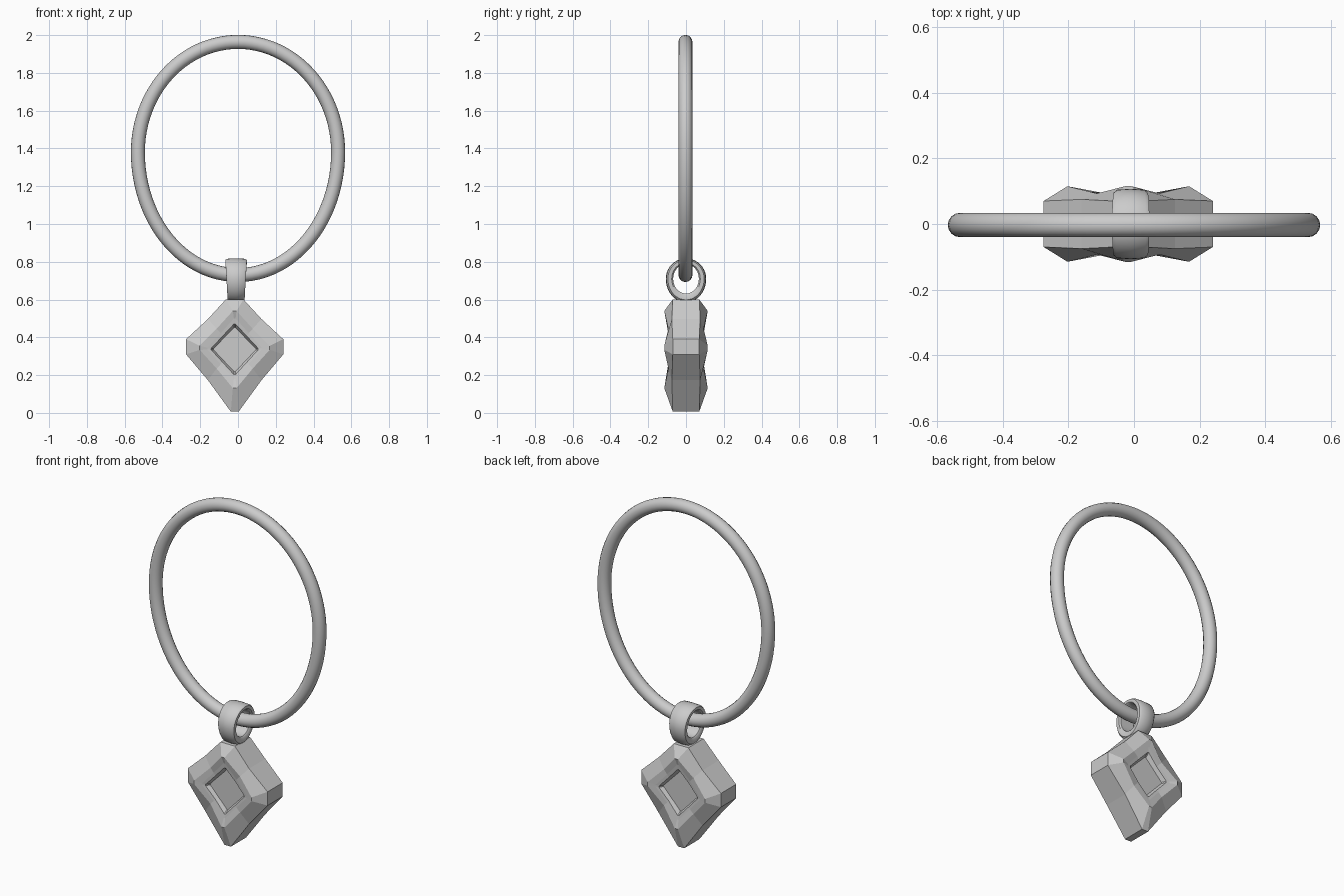
import bpy, bmesh
from math import sin, cos, pi, radians
from mathutils import Vector

if "Cube" in bpy.data.objects:
    bpy.data.objects.remove(bpy.data.objects["Cube"])


def skin(name, loops, closed, smooth_angle=None):
    """Bridge equal-length point loops; close into a torus or cap both ends."""
    bm = bmesh.new()
    rows = [[bm.verts.new(p) for p in lp] for lp in loops]
    n = len(rows[0])
    for i in range(len(rows) if closed else len(rows) - 1):
        a, b = rows[i], rows[(i + 1) % len(rows)]
        for j in range(n):
            k = (j + 1) % n
            bm.faces.new((a[j], a[k], b[k], b[j]))
    if not closed:
        bm.faces.new(rows[0])
        bm.faces.new(rows[-1])
    bmesh.ops.recalc_face_normals(bm, faces=bm.faces)
    me = bpy.data.meshes.new(name)
    bm.to_mesh(me)
    bm.free()
    if smooth_angle:
        me.polygons.foreach_set("use_smooth", [True] * len(me.polygons))
        me.set_sharp_from_angle(angle=radians(smooth_angle))
    ob = bpy.data.objects.new(name, me)
    bpy.context.collection.objects.link(ob)
    return ob


# Large egg-shaped hoop: taller lower half, round tube
def hoop_loop(t, seg=16, r=0.037):
    h = 0.584 if sin(t) > 0 else 0.65
    centre = Vector((0.53 * cos(t), -0.003, 1.38 + h * sin(t)))
    out = Vector((cos(t) / 0.53, 0, sin(t) / h)).normalized()
    return [centre + out * r * cos(2 * pi * k / seg)
            + Vector((0, r * sin(2 * pi * k / seg), 0)) for k in range(seg)]


skin("hoop", [hoop_loop(2 * pi * i / 96) for i in range(96)], True, 50)


# Bail: crowned band looped around the hoop, narrower at the bottom
def bail_loop(t):
    c, s = cos(t), sin(t)
    w = 0.051 + 0.006 * s
    outer_h = 0.108 if s > 0 else 0.125
    # across the band: (x factor, position from hole 0 to outside 1)
    section = [(-0.85, 0), (-1, 0.2), (-1, 0.72), (-0.8, 0.93), (0, 1),
               (0.8, 0.93), (1, 0.72), (1, 0.2), (0.85, 0)]
    pts = []
    for fx, f in section:
        y = (0.068 + (0.107 - 0.068) * f) * c
        z = (0.078 + (outer_h - 0.078) * f) * s
        pts.append((-0.01 + fx * w, y, 0.71 + z))
    return pts


skin("bail", [bail_loop(2 * pi * i / 40) for i in range(40)], True, 40)


# Pendant: diamond loops with clipped corners and pinched edge middles
def diamond(half, mid_z, top, bottom, y_corner, y_mid, clip, pinch=1.0, side=1):
    cx = -0.0175
    corners = [Vector((cx + half, 0, mid_z)), Vector((cx, 0, top)),
               Vector((cx - half, 0, mid_z)), Vector((cx, 0, bottom))]
    centre = Vector((cx, 0, mid_z))
    pts = []
    for i, p in enumerate(corners):
        prev, nxt = corners[i - 1], corners[(i + 1) % 4]
        c = clip[i]
        mid = centre + ((p + nxt) / 2 - centre) * pinch
        for q, y in ((p.lerp(prev, c), y_corner), (p.lerp(nxt, c), y_corner),
                     (mid, y_mid)):
            pts.append(Vector((q.x, side * y, q.z)))
    return pts


tight = (0.03,) * 4
profile = [
    (0.115, 0.337, 0.455, 0.215, 0.072, 0.072, tight),          # recess floor
    (0.128, 0.338, 0.475, 0.198, 0.097, 0.092, tight),          # recess edge
    (0.148, 0.340, 0.505, 0.175, 0.101, 0.094, tight),          # rim
    (0.195, 0.345, 0.550, 0.120, 0.115, 0.093, (0.05,) * 4, 0.98),  # ridge
    (0.2925, 0.355, 0.6475, -0.02, 0.070, 0.075,
     (0.12, 0.16, 0.12, 0.07), 0.97),                           # outer wall
]
front = [diamond(*p, side=-1) for p in profile]
back = [diamond(*p, side=1) for p in reversed(profile)]
skin("pendant", front + back, False)
